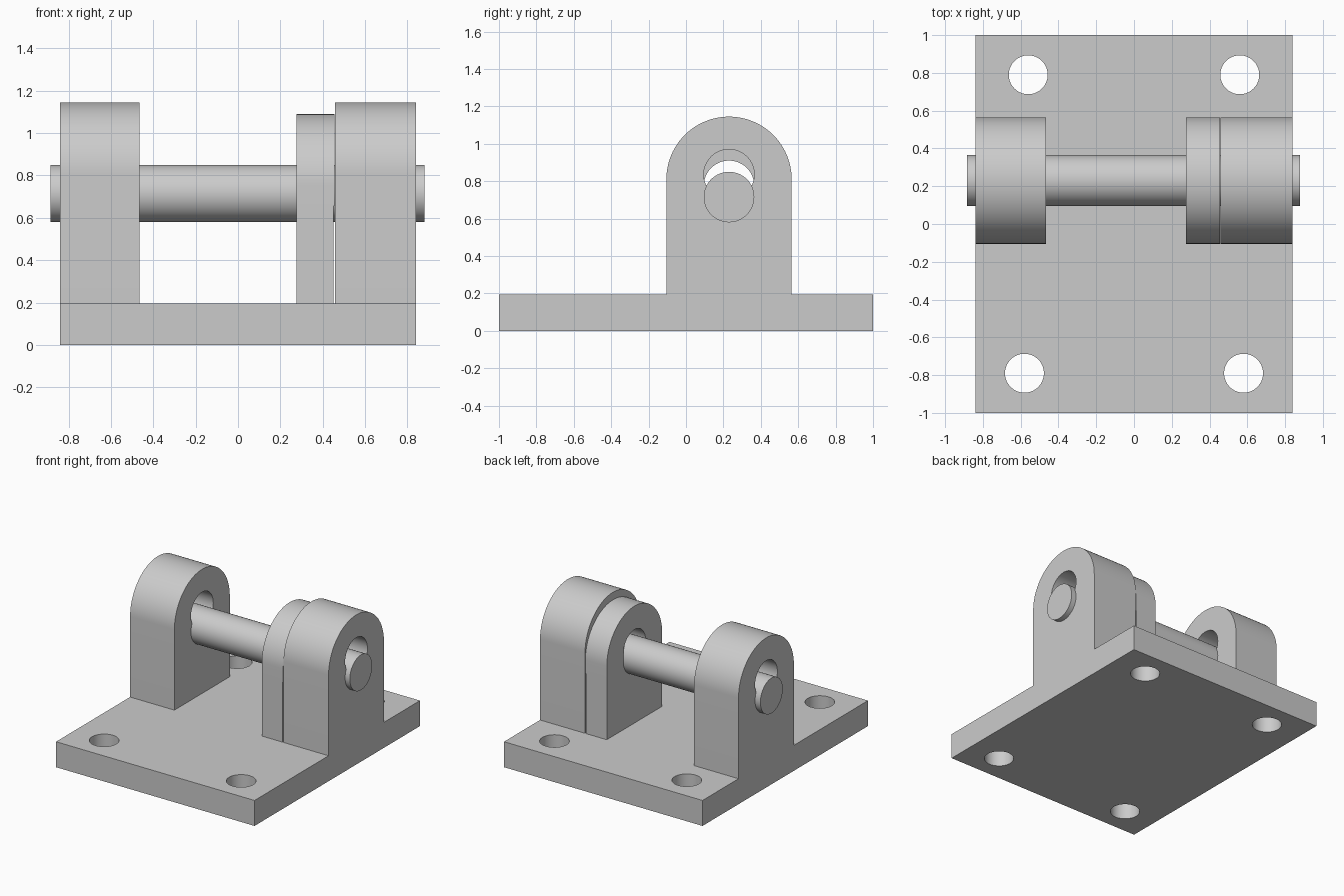
import bpy
import bmesh
from math import pi, cos, sin, radians
from mathutils import Matrix

cube = bpy.data.objects.get("Cube")
if cube:
    bpy.data.objects.remove(cube, do_unlink=True)

# Single plain grey finish
GREY = (0.6, 0.6, 0.6, 1.0)
steel = bpy.data.materials.new("plain_grey")
steel.use_nodes = True
steel.diffuse_color = GREY
steel.node_tree.nodes["Principled BSDF"].inputs["Base Color"].default_value = GREY

# Maps profile (u, v, depth) to world (y, z, x)
SIDEWAYS = Matrix(((0, 0, 1, 0), (1, 0, 0, 0), (0, 1, 0, 0), (0, 0, 0, 1)))

BASE_TOP = 0.195
AXIS_Y = 0.23
LUG_RADIUS = 0.335
BORE = 0.135


def arc(cx, cy, r, start=0.0, sweep=2 * pi, n=64):
    count = n if sweep >= 2 * pi else n + 1
    return [(cx + r * cos(start + sweep * i / n),
             cy + r * sin(start + sweep * i / n)) for i in range(count)]


def rectangle(x0, x1, y0, y1):
    return [(x0, y0), (x1, y0), (x1, y1), (x0, y1)]


def plate(name, loops, low, high, orient=Matrix.Identity(4)):
    """Extrude an outline with optional hole loops between two depths."""
    curve = bpy.data.curves.new(name, "CURVE")
    curve.dimensions = "2D"
    curve.fill_mode = "BOTH"
    curve.extrude = (high - low) / 2
    for loop in loops:
        spline = curve.splines.new("POLY")
        spline.points.add(len(loop) - 1)
        for point, (u, v) in zip(spline.points, loop):
            point.co = (u, v, 0, 1)
        spline.use_cyclic_u = True
    obj = bpy.data.objects.new(name, curve)
    bpy.context.collection.objects.link(obj)
    bpy.ops.object.select_all(action="DESELECT")
    obj.select_set(True)
    bpy.context.view_layer.objects.active = obj
    bpy.ops.object.convert(target="MESH")
    obj = bpy.context.view_layer.objects.active
    # Weld caps to walls and place the part
    bm = bmesh.new()
    bm.from_mesh(obj.data)
    bmesh.ops.remove_doubles(bm, verts=bm.verts, dist=0.0001)
    bm.transform(orient @ Matrix.Translation((0, 0, (low + high) / 2)))
    bmesh.ops.recalc_face_normals(bm, faces=bm.faces)
    bm.to_mesh(obj.data)
    bm.free()
    obj.name = obj.data.name = name
    obj.data.materials.clear()
    obj.data.materials.append(steel)
    bpy.ops.object.shade_smooth_by_angle(angle=radians(30))
    return obj


def lug(name, x0, x1, bottom, arch_z, bore_z):
    """Upright with a rounded top and a bore for the pin."""
    outline = [(AXIS_Y - LUG_RADIUS, bottom), (AXIS_Y + LUG_RADIUS, bottom)]
    outline += arc(AXIS_Y, arch_z, LUG_RADIUS, 0, pi, 48)
    return plate(name, [outline, arc(AXIS_Y, bore_z, BORE)], x0, x1, SIDEWAYS)


# Base plate with four bolt holes
holes = [arc(side * x, y, 0.103) for side in (-1, 1)
         for x, y in ((0.56, 0.79), (0.58, -0.79))]
plate("base_plate", [rectangle(-0.84, 0.84, -1, 1)] + holes, 0, BASE_TOP)

# Outer uprights
lug("right_lug", -0.84, -0.465, BASE_TOP, 0.81, 0.835)
lug("left_lug", 0.459, 0.84, BASE_TOP, 0.81, 0.835)

# Shorter inner upright: rounded eye resting on a narrow post
lug("inner_eye", 0.275, 0.456, 0.655, 0.755, 0.775)
notch = arc(AXIS_Y, 0.775, BORE, 0, 2 * pi, 128)
notch = sorted(p for p in notch if p[1] < 0.655)
post = [(AXIS_Y - LUG_RADIUS, BASE_TOP), (AXIS_Y + LUG_RADIUS, BASE_TOP),
        (AXIS_Y + LUG_RADIUS, 0.655)] + notch[::-1] + [(AXIS_Y - LUG_RADIUS, 0.655)]
plate("inner_post", [post], 0.275, 0.452, SIDEWAYS)

# Hinge pin running through all uprights
plate("hinge_pin", [arc(AXIS_Y, 0.715, BORE)], -0.885, 0.88, SIDEWAYS)
